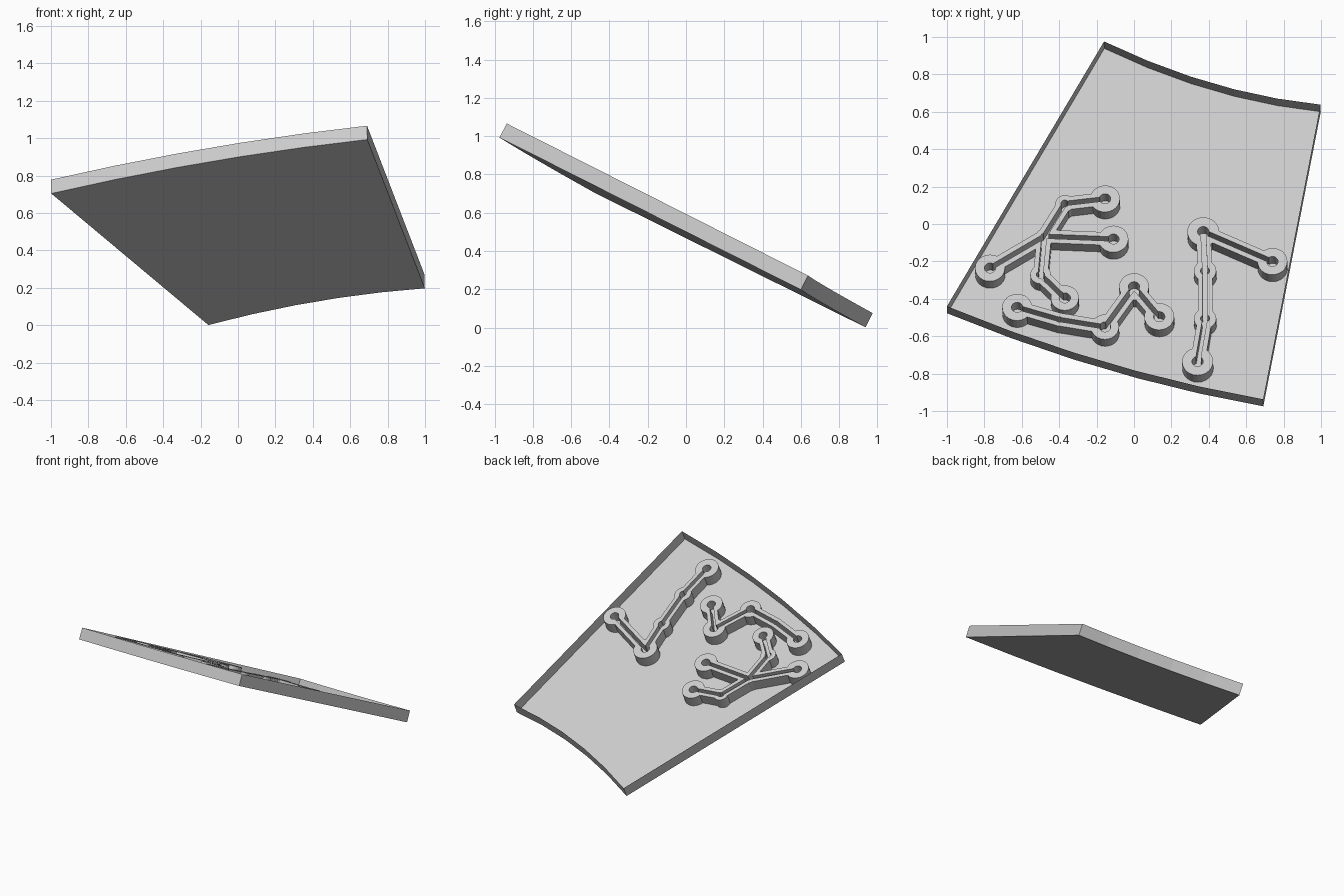
import bpy
import bmesh
import math
from mathutils import Vector, Matrix

cube = bpy.data.objects.get("Cube")
if cube:
    bpy.data.objects.remove(cube, do_unlink=True)

DEPTH = 0.083
SLOPE_X, SLOPE_Y, HEIGHT = 0.021, -0.509, 0.575

# Tilted frame whose local z = 0 is the rim of the tray
normal = Vector((-SLOPE_X, -SLOPE_Y, 1)).normalized()
axis_u = Vector((1, 0, SLOPE_X)).normalized()
axis_v = normal.cross(axis_u)
frame = Matrix((axis_u, axis_v, normal)).transposed().to_4x4()
frame.translation = (0, 0, HEIGHT)
to_local = frame.inverted()


def on_rim(x, y):
    """Plan position dropped on the tilted rim plane, in local coordinates."""
    p = to_local @ Vector((x, y, SLOPE_X * x + SLOPE_Y * y + HEIGHT))
    return p.to_2d()


def prism(bm, outline, low, high, open_top=False):
    """Prism over a counter-clockwise outline."""
    bottom = [bm.verts.new((p.x, p.y, low)) for p in outline]
    top = [bm.verts.new((p.x, p.y, high)) for p in outline]
    bm.faces.new(bottom[::-1])
    if not open_top:
        bm.faces.new(top)
    n = len(outline)
    for i in range(n):
        j = (i + 1) % n
        bm.faces.new((bottom[i], bottom[j], top[j], top[i]))


def make_object(name, bm):
    mesh = bpy.data.meshes.new(name)
    bm.to_mesh(mesh)
    bm.free()
    obj = bpy.data.objects.new(name, mesh)
    bpy.context.collection.objects.link(obj)
    obj.matrix_world = frame
    return obj


def disc(center, radius, sides=24):
    return [center + Vector((math.cos(a), math.sin(a))) * radius
            for a in (math.tau * i / sides for i in range(sides))]


def bar(a, b, half):
    d = (b - a).normalized() * half
    side = Vector((-d.y, d.x))
    return [a - side, b - side, b + side, a + side]


def network(name, nodes, links, node_scale, bar_half, low, high):
    """Discs at the nodes joined by straight bars."""
    bm = bmesh.new()
    points = [on_rim(x, y) for x, y, r in nodes]
    for p, (x, y, r) in zip(points, nodes):
        prism(bm, disc(p, node_scale(r)), low, high)
    for i, j in links:
        prism(bm, bar(points[i], points[j], bar_half), low, high)
    return make_object(name, bm)


def grooved_ridge(name, nodes, links):
    """Raised track with a narrow channel and round sockets cut through it."""
    ridge = network(name, nodes, links, lambda r: r, 0.039, -DEPTH + 0.001, 0)
    cutter = network(name + "_cutter", nodes, links,
                     lambda r: 0.03 if r > 0.07 else r * 0.4,
                     0.013, -DEPTH - 0.02, 0.02)
    cutter.hide_render = True
    mod = ridge.modifiers.new("channel", 'BOOLEAN')
    mod.operation = 'DIFFERENCE'
    mod.solver = 'EXACT'
    mod.use_self = True
    mod.object = cutter
    bpy.context.view_layer.update()
    graph = bpy.context.evaluated_depsgraph_get()
    result = bpy.data.meshes.new_from_object(ridge.evaluated_get(graph))
    ridge.modifiers.clear()
    ridge.data = result
    bpy.data.objects.remove(cutter, do_unlink=True)


def arc(a, b, bulge, steps=5):
    """Shallow faceted arc from a to b, sagging towards the front."""
    a, b = Vector(a), Vector(b)
    pts = []
    for i in range(steps + 1):
        t = i / steps
        p = a.lerp(b, t)
        pts.append(on_rim(p.x, p.y - bulge * 4 * t * (1 - t)))
    return pts


# Open tray: ring sector with a floor and thin upright walls
bm = bmesh.new()
outline = (arc((-1, -0.44), (0.69, -0.937), 0.05)
           + arc((0.997, 0.638), (-0.16, 0.976), 0.055))
prism(bm, outline, -DEPTH, 0, open_top=True)
make_object("tray", bm)

# Branching track on the left of the plan
grooved_ridge("branched_ridge",
              [(-0.48, -0.065, 0.045), (-0.37, 0.11, 0.05),
               (-0.155, 0.135, 0.08), (-0.11, -0.08, 0.08),
               (-0.77, -0.235, 0.08), (-0.5, -0.27, 0.055),
               (-0.37, -0.395, 0.075)],
              [(0, 1), (1, 2), (0, 3), (0, 4), (0, 5), (5, 6)])

# Zigzag track along the front
grooved_ridge("zigzag_ridge",
              [(-0.625, -0.445, 0.08), (-0.4, -0.51, 0.04),
               (-0.155, -0.55, 0.075), (0, -0.335, 0.08),
               (0.135, -0.495, 0.08)],
              [(0, 1), (1, 2), (2, 3), (3, 4)])

# Hooked track on the right of the plan
grooved_ridge("hooked_ridge",
              [(0.74, -0.2, 0.08), (0.37, -0.04, 0.085),
               (0.38, -0.25, 0.06), (0.38, -0.505, 0.06),
               (0.34, -0.735, 0.083)],
              [(0, 1), (1, 2), (2, 3), (3, 4)])
